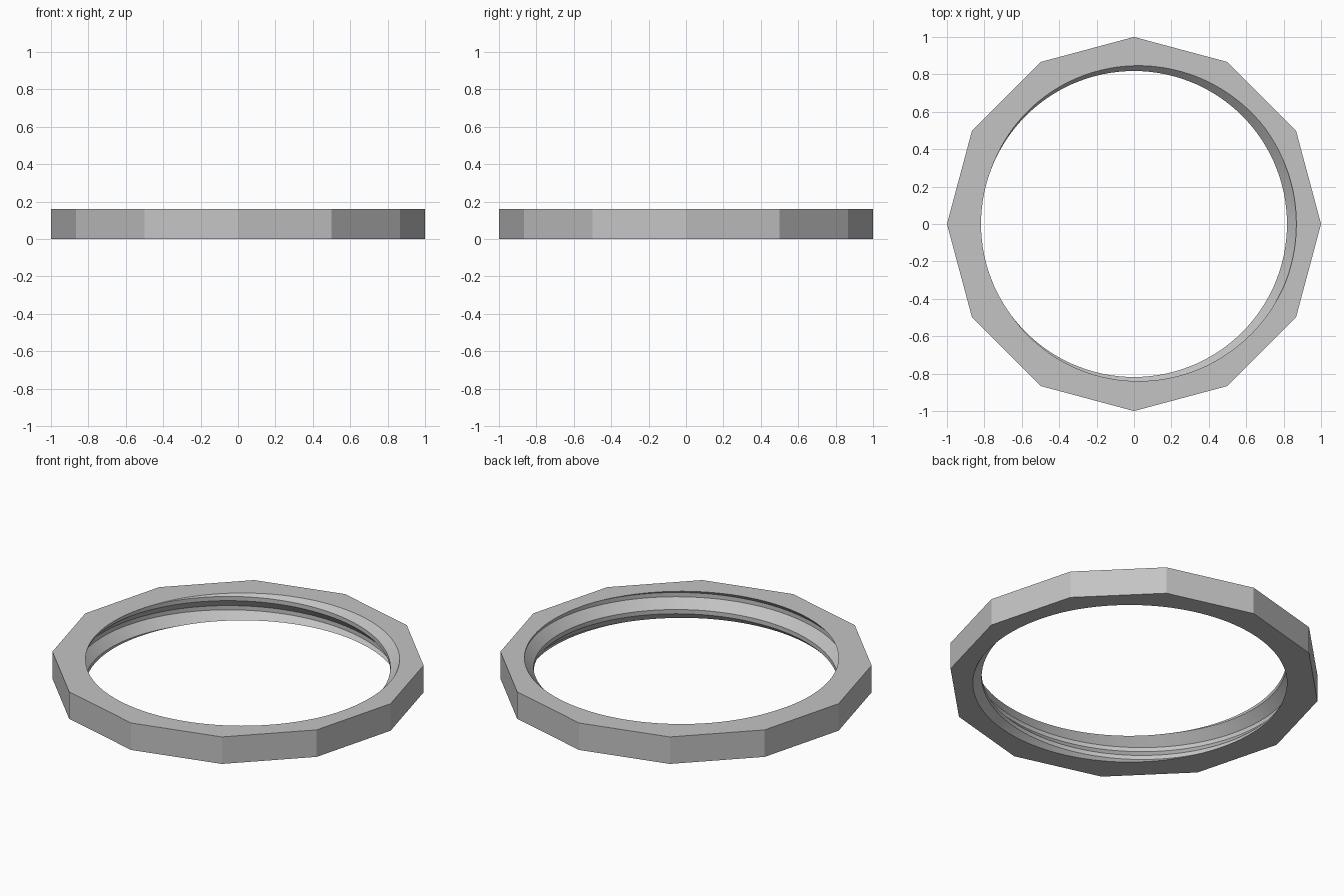
import bpy, bmesh, math

if "Cube" in bpy.data.objects:
    bpy.data.objects.remove(bpy.data.objects["Cube"])

H = 0.16                      # ring height
PITCH = 0.155                 # thread pitch
FLAT = 0.025                  # width of thread crest and root
FLANK = PITCH / 2 - FLAT      # height of one sloped flank
R_CREST, R_ROOT = 0.818, 0.868
SIDES, COLS = 12, 120
PHASE = math.radians(8)


def thread_radius(h):
    """Radius of the trapezoidal thread at height h above a root start."""
    h %= PITCH
    if h < FLAT:
        return R_ROOT
    if h < FLAT + FLANK:
        return R_ROOT + (R_CREST - R_ROOT) * (h - FLAT) / FLANK
    if h < 2 * FLAT + FLANK:
        return R_CREST
    return R_CREST + (R_ROOT - R_CREST) * (h - 2 * FLAT - FLANK) / FLANK


def outer_radius(a):
    """Radius of the twelve-sided outline at angle a."""
    step = 2 * math.pi / SIDES
    return math.cos(step / 2) / math.cos((a + 1e-9) % step - step / 2)


def section(a):
    """Closed (radius, height) cross-section: threaded bore plus outer wall."""
    start = H - FLAT / 2 + PITCH * (a - PHASE) / (2 * math.pi)
    pts = []
    for turn in range(-4, 4):
        for off in (0, FLAT, FLAT + FLANK, 2 * FLAT + FLANK):
            z = min(max(start + turn * PITCH + off, 0), H)
            pts.append((thread_radius(z - start), z))
    ro = outer_radius(a)
    return pts + [(ro, H), (ro, 0)]


# Sweep the section around the axis; the thread climbs one pitch per turn
bm = bmesh.new()
columns = []
for i in range(COLS + 1):
    a = 2 * math.pi * i / COLS
    ca, sa = math.cos(a), math.sin(a)
    columns.append([bm.verts.new((r * ca, r * sa, z)) for r, z in section(a)])
for c0, c1 in zip(columns, columns[1:]):
    n = len(c0)
    for j in range(n):
        k = (j + 1) % n
        bm.faces.new((c0[j], c0[k], c1[k], c1[j]))
bmesh.ops.remove_doubles(bm, verts=bm.verts, dist=1e-5)
bmesh.ops.recalc_face_normals(bm, faces=bm.faces)

mesh = bpy.data.meshes.new("threaded_ring")
bm.to_mesh(mesh)
bm.free()
ring = bpy.data.objects.new("threaded_ring", mesh)
bpy.context.collection.objects.link(ring)

# Plain grey metal
grey = bpy.data.materials.new("light_grey")
grey.diffuse_color = (0.55, 0.55, 0.55, 1)
grey.use_nodes = True
grey.node_tree.nodes["Principled BSDF"].inputs["Base Color"].default_value = grey.diffuse_color
mesh.materials.append(grey)

# Smooth thread, sharp outer corners
bpy.context.view_layer.objects.active = ring
ring.select_set(True)
bpy.ops.object.shade_smooth_by_angle(angle=math.radians(20))
